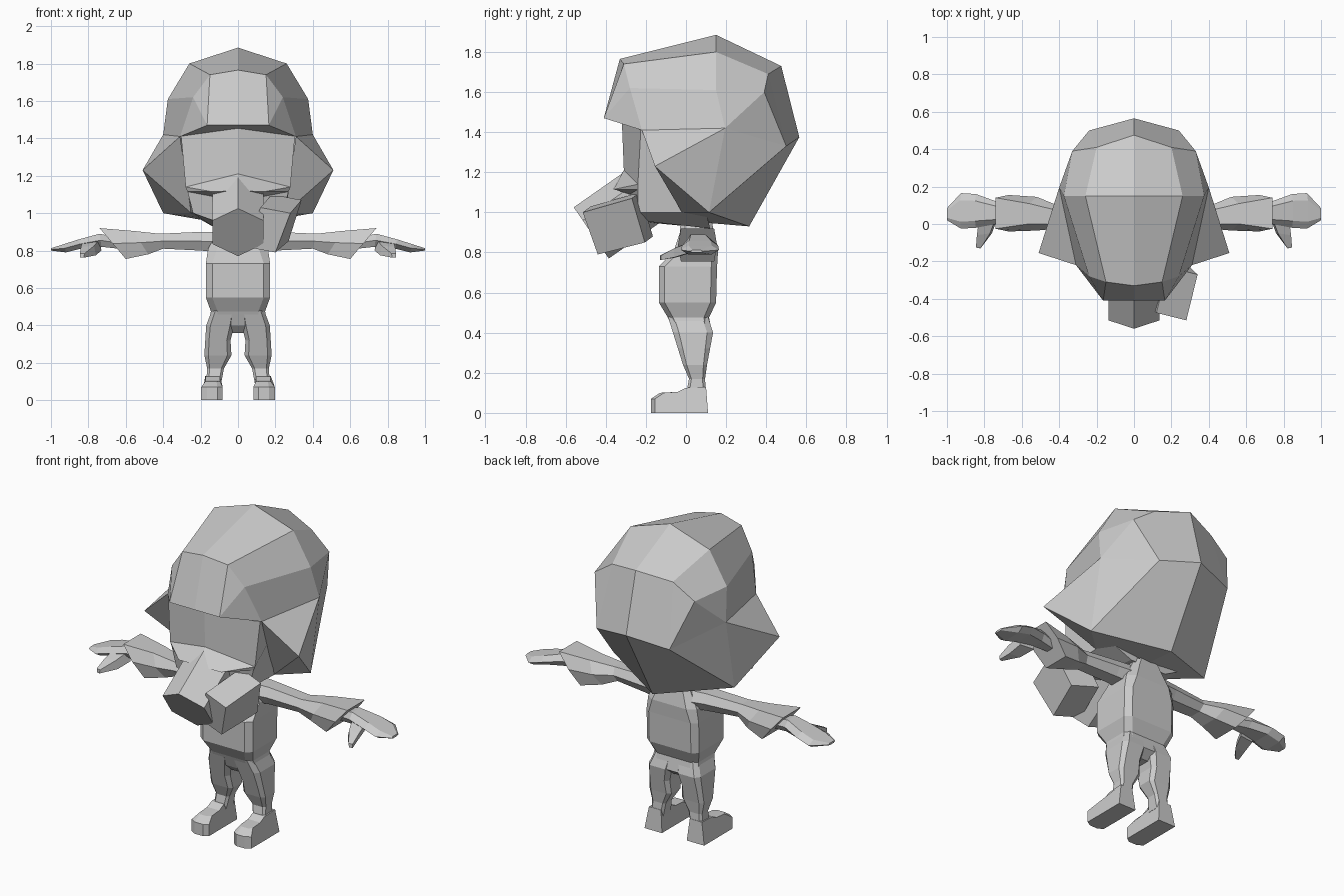
import bpy, bmesh
from mathutils import Vector

grey = bpy.data.materials.new("plain_grey")
grey.diffuse_color = (0.6, 0.6, 0.6, 1)


def make(name, verts, faces, mirror=False):
    """Flat-shaded mesh object, optionally mirrored across x = 0."""
    bm = bmesh.new()
    vs = [bm.verts.new(v) for v in verts]
    for f in faces:
        bm.faces.new([vs[i] for i in f])
    if mirror:
        geom = bm.verts[:] + bm.edges[:] + bm.faces[:]
        bmesh.ops.mirror(bm, geom=geom, axis='X', merge_dist=0.001)
        bmesh.ops.remove_doubles(bm, verts=bm.verts[:], dist=0.001)
    bmesh.ops.recalc_face_normals(bm, faces=bm.faces[:])
    me = bpy.data.meshes.new(name)
    bm.to_mesh(me)
    bm.free()
    me.materials.append(grey)
    ob = bpy.data.objects.new(name, me)
    bpy.context.collection.objects.link(ob)
    return ob


def loft(name, rings, mirror=False):
    """Skin a list of equal-length rings and cap both ends."""
    n = len(rings[0])
    verts = [p for r in rings for p in r]
    faces = [(k * n + i, k * n + (i + 1) % n, (k + 1) * n + (i + 1) % n, (k + 1) * n + i)
             for k in range(len(rings) - 1) for i in range(n)]
    faces += [tuple(range(n)), tuple(range(len(verts) - n, len(verts)))]
    return make(name, verts, faces, mirror)


def chamfer_ring(x0, x1, y0, y1, z, c=0.3, dz=0):
    """Eight-sided horizontal ring; dz raises the back half."""
    mx, my, hx, hy = (x0 + x1) / 2, (y0 + y1) / 2, (x1 - x0) / 2, (y1 - y0) / 2
    a = 1 - c
    pts = [(a, -1), (1, -a), (1, a), (a, 1), (-a, 1), (-1, a), (-1, -a), (-a, -1)]
    return [(mx + hx * u, my + hy * v, z + (dz if v > 0 else 0)) for u, v in pts]


# Hair shell with flared side flaps and overhanging fringe
hair = [
    (0, -.41, 1.47), (0, -.33, 1.765), (0, .15, 1.885), (0, .475, 1.73), (0, .565, 1.375), (0, .315, .93),
    (.165, -.41, 1.47), (.15, -.31, 1.74), (.26, .15, 1.80), (.20, .41, 1.69), (.24, .50, 1.33),
    (.24, -.28, 1.62), (.375, .15, 1.61), (.33, .39, 1.60),
    (.31, -.22, 1.41), (.40, .195, 1.42), (.51, -.155, 1.23), (.40, .115, 1.0),
    (0, -.30, 1.45), (.25, -.02, 1.0), (0, .08, .95)]
make("hair", hair, [
    (0, 6, 7, 1), (1, 7, 8, 2), (2, 8, 9, 3), (3, 9, 10, 4), (4, 10, 17, 5),      # centre strip
    (6, 11, 7), (7, 11, 12, 8), (8, 12, 13, 9), (9, 13, 10),                      # crown sides
    (6, 14, 11), (11, 14, 15, 12), (12, 15, 13), (13, 15, 10), (10, 15, 17),      # lower sides
    (14, 16, 15), (16, 17, 15),                                                   # flaps
    (0, 18, 14, 6), (14, 19, 16), (16, 19, 17), (17, 19, 20, 5)], True)           # undersides

# Face with brow step and jaw
face = [
    (0, -.32, 1.46), (.305, -.225, 1.42), (0, -.31, 1.21), (.28, -.24, 1.14),
    (0, -.37, 1.12), (.14, -.36, 1.115), (.27, -.24, 1.115), (.14, -.28, 1.09), (0, -.28, 1.09),
    (.24, -.24, 1.0), (.13, -.245, .96), (0, -.245, .955),
    (.29, .10, 1.42), (.26, .10, 1.0), (.12, .12, .92), (0, .12, .92), (0, .10, 1.46)]
make("face", face, [
    (0, 1, 3, 2), (2, 3, 5, 4), (3, 6, 5), (4, 5, 7, 8), (5, 6, 7),
    (7, 6, 9, 10), (8, 7, 10, 11), (1, 12, 13, 9, 6, 3), (9, 13, 14, 10),
    (10, 14, 15, 11), (0, 16, 12, 1), (12, 16, 15, 14, 13)], True)

# Hexagonal mask snout, tilted forward and down
hexagon = [(0, -.56, 1.025), (.137, -.515, .96), (.137, -.43, .835),
           (0, -.385, .77), (-.137, -.43, .835), (-.137, -.515, .96)]
back = Vector((0, .25, .175))
loft("mask_snout", [hexagon, [Vector(p) + back for p in hexagon]])

# Filter canister on one side of the mask
outer = [(.34, -.27, 1.07), (.28, -.515, 1.0), (.20, -.44, .79), (.27, -.205, .85)]
inward = Vector((-.16, .04, .03))
loft("mask_filter", [outer, [Vector(p) + inward for p in outer]])

# Torso from neck to hips
loft("torso", [
    chamfer_ring(-.08, .08, -.03, .13, .95),
    chamfer_ring(-.11, .11, -.03, .14, .90),
    chamfer_ring(-.16, .16, -.06, .16, .81),
    chamfer_ring(-.172, .172, -.135, .155, .73, .2),
    chamfer_ring(-.172, .172, -.135, .15, .55, .2),
    chamfer_ring(-.145, .145, -.09, .115, .475, .25),
    chamfer_ring(-.16, .16, -.06, .13, .40, .3),
    chamfer_ring(-.08, .08, -.02, .08, .36, .3)])

# Legs
loft("leg", [
    chamfer_ring(.01, .14, -.09, .11, .48),
    chamfer_ring(.02, .17, -.065, .135, .40),
    chamfer_ring(.04, .175, -.04, .12, .32),
    chamfer_ring(.035, .18, -.015, .105, .24),
    chamfer_ring(.075, .165, .015, .095, .17),
    chamfer_ring(.09, .17, 0, .10, .09)], True)

# Shoes: side profile swept across the foot, narrower at the ankle
profile = [(.11, 0), (.10, .13), (.0, .125), (-.04, .105), (-.13, .10), (-.175, .07), (-.175, 0)]


def shoe_slice(x_low, x_high, inset):
    return [(x_high if z > .08 else x_low, y + (inset if y < -.1 else 0), z) for y, z in profile]


loft("shoe", [shoe_slice(.082, .095, .02), shoe_slice(.11, .115, 0),
              shoe_slice(.165, .16, 0), shoe_slice(.197, .175, .02)], True)


def arm_ring(xt, xb, yf, yb, zt, zb, w=.6):
    """Six-sided ring across the arm; top and bottom may sit at different x."""
    m, h = (yf + yb) / 2, (yb - yf) / 2 * w
    xm, zm = (xt + xb) / 2, (zt + zb) / 2
    return [(xt, m - h, zt), (xt, m + h, zt), (xm, yb, zm),
            (xb, m + h, zb), (xb, m - h, zb), (xm, yf, zm)]


# Sleeves flaring to a slanted cuff
loft("sleeve", [
    arm_ring(.08, .08, -.03, .14, .90, .79),
    arm_ring(.20, .20, -.02, .12, .90, .80),
    arm_ring(.42, .40, -.025, .10, .89, .81),
    arm_ring(.56, .48, -.035, .145, .905, .78),
    arm_ring(.74, .60, -.04, .155, .92, .755, .85)], True)

# Hands
loft("hand", [
    arm_ring(.64, .64, .03, .10, .87, .81),
    arm_ring(.74, .73, .00, .12, .89, .82),
    arm_ring(.85, .84, -.02, .16, .86, .81),
    arm_ring(.93, .92, -.025, .165, .835, .79),
    arm_ring(1.0, 1.0, .02, .085, .812, .80)], True)

# Thumbs
loft("thumb", [
    [(.74, .03, .86), (.83, .02, .85), (.82, .02, .80), (.73, .03, .80)],
    [(.77, -.05, .825), (.84, -.06, .82), (.83, -.06, .775), (.76, -.05, .775)],
    [(.82, -.13, .785), (.845, -.125, .785), (.845, -.125, .762), (.825, -.13, .762)]], True)
